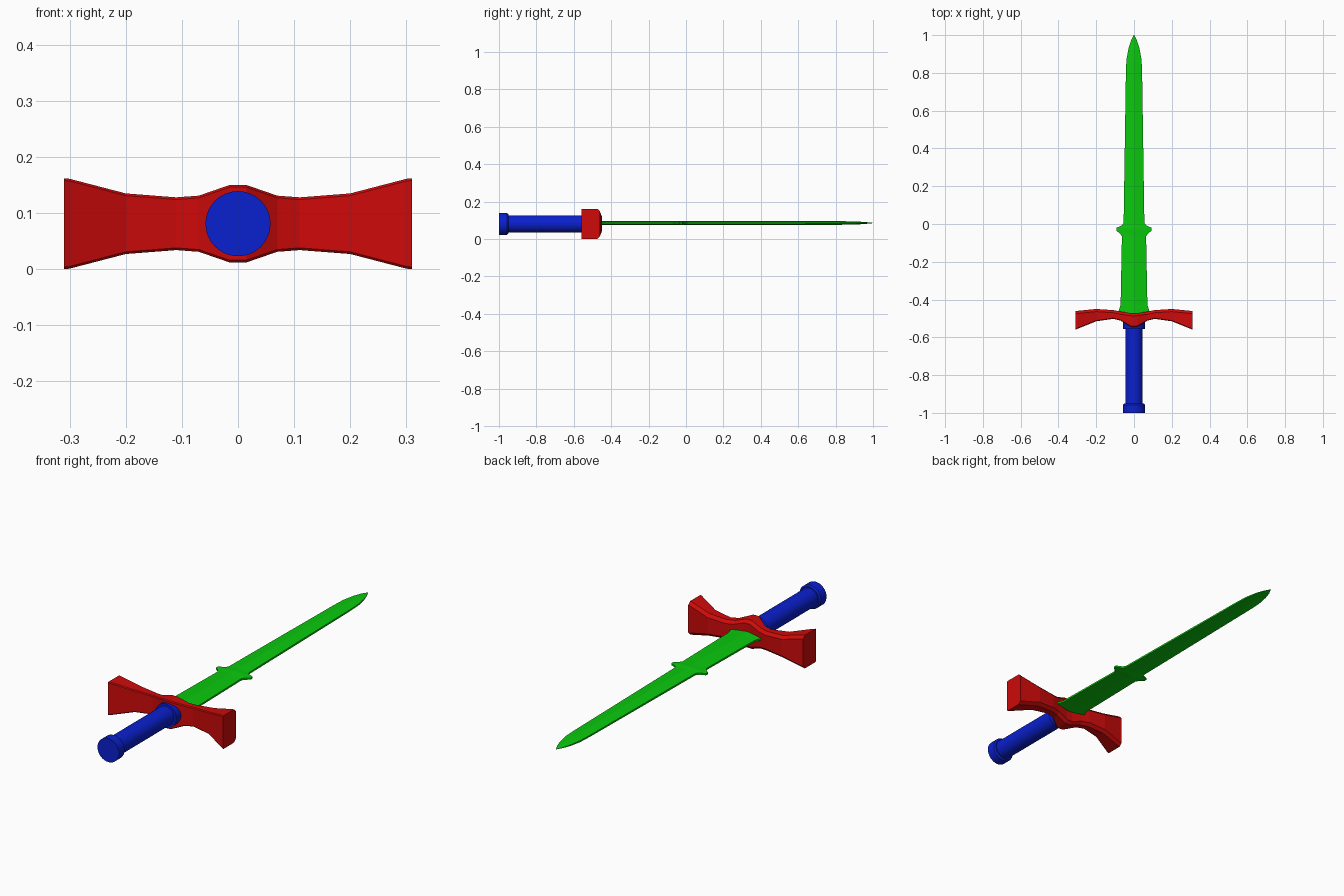
import bpy, bmesh, math

cube = bpy.data.objects.get("Cube")
if cube:
    bpy.data.objects.remove(cube, do_unlink=True)

MID_Z = 0.081


def material(name, color):
    m = bpy.data.materials.new(name)
    m.use_nodes = True
    m.diffuse_color = color
    m.node_tree.nodes["Principled BSDF"].inputs["Base Color"].default_value = color
    return m


red = material("guard red", (0.62, 0.003, 0.003, 1))
blue = material("grip blue", (0.003, 0.014, 0.62, 1))
green = material("blade green", (0.003, 0.58, 0.004, 1))


def loft(name, rings, mat):
    """Skin a list of equal-sized rings and cap both ends."""
    bm = bmesh.new()
    loops = [[bm.verts.new(p) for p in ring] for ring in rings]
    n = len(loops[0])
    for a, b in zip(loops, loops[1:]):
        for i in range(n):
            j = (i + 1) % n
            bm.faces.new((a[i], a[j], b[j], b[i]))
    bm.faces.new(loops[0])
    bm.faces.new(loops[-1])
    bmesh.ops.recalc_face_normals(bm, faces=bm.faces)
    mesh = bpy.data.meshes.new(name)
    bm.to_mesh(mesh)
    bm.free()
    mesh.materials.append(mat)
    obj = bpy.data.objects.new(name, mesh)
    bpy.context.collection.objects.link(obj)
    return obj


# Blade: (y, half width, ridge half thickness)
blade_profile = [
    (-0.49, 0.085, 0.011), (-0.465, 0.083, 0.011), (-0.43, 0.071, 0.011),
    (-0.065, 0.064, 0.011), (-0.05, 0.075, 0.011), (-0.035, 0.094, 0.011),
    (-0.02, 0.093, 0.011), (-0.008, 0.065, 0.011), (0.005, 0.055, 0.011),
    (0.4, 0.049, 0.011), (0.8, 0.043, 0.010), (0.87, 0.040, 0.009),
    (0.93, 0.029, 0.007), (0.97, 0.016, 0.004), (1.0, 0.001, 0.001),
]


def blade_ring(y, w, t):
    z, e = MID_Z + 0.005, t * 0.4
    return [(-w, y, z - e), (0, y, z - t), (w, y, z - e),
            (w, y, z + e), (0, y, z + t), (-w, y, z + e)]


loft("blade", [blade_ring(*p) for p in blade_profile], green)

# Crossguard: (x, front y, back y, half height), mirrored to both sides
half_guard = [
    (0.015, -0.545, -0.472, 0.069), (0.07, -0.512, -0.464, 0.050),
    (0.11, -0.502, -0.456, 0.047), (0.2, -0.515, -0.450, 0.054),
    (0.3, -0.555, -0.460, 0.080), (0.31, -0.560, -0.460, 0.081),
]
guard_profile = [(-x, f, b, h) for x, f, b, h in reversed(half_guard)] + half_guard


def guard_ring(x, f, b, h):
    c, s = 0.014, 0.004    # chamfer on the blade side, slight one on the grip side
    half = [(f, h - s), (f + s, h), (b - c, h), (b, h - c)]
    ring = half + [(y, -z) for y, z in reversed(half)]
    return [(x, y, MID_Z + z) for y, z in ring]


loft("crossguard", [guard_ring(*p) for p in guard_profile], red)


# Round handle parts along y: list of (y, radius)
def turned(name, profile):
    steps = [2 * math.pi * i / 32 for i in range(32)]
    obj = loft(name, [[(r * math.cos(a), y, MID_Z + r * math.sin(a)) for a in steps]
                      for y, r in profile], blue)
    bpy.ops.object.select_all(action="DESELECT")
    obj.select_set(True)
    bpy.context.view_layer.objects.active = obj
    bpy.ops.object.shade_smooth_by_angle(angle=math.radians(35))


turned("grip", [(-0.97, 0.046), (-0.5, 0.046)])
turned("pommel", [(-1.0, 0.058), (-0.957, 0.058), (-0.95, 0.052), (-0.95, 0.045)])
turned("collar", [(-0.557, 0.057), (-0.5, 0.057)])
